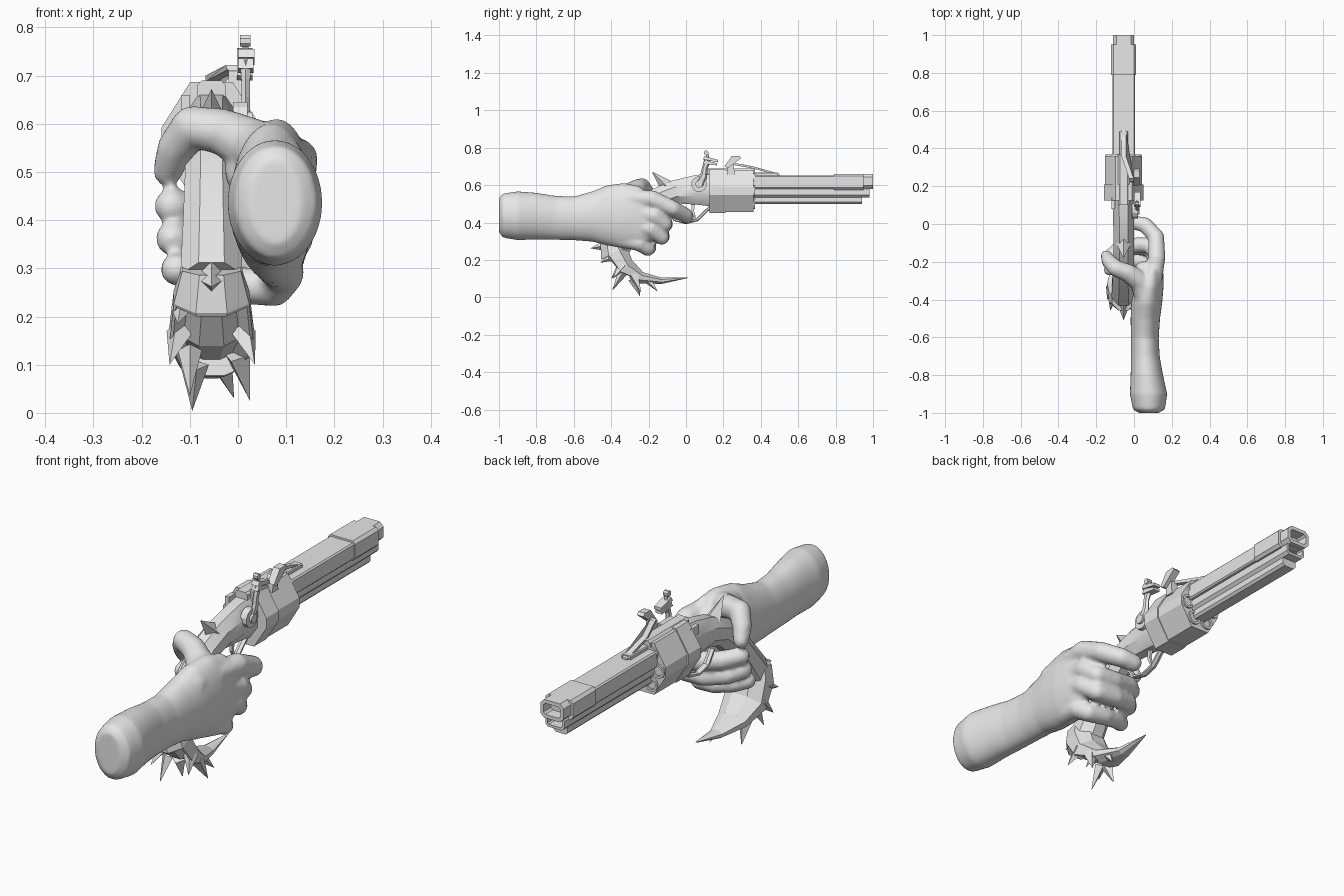
import bpy, bmesh, math
from mathutils import Vector, Matrix

if "Cube" in bpy.data.objects:
    bpy.data.objects.remove(bpy.data.objects["Cube"])

GX = -0.055  # centre plane of the gun
metal = bpy.data.materials.new("light_grey")
metal.diffuse_color = (0.8, 0.8, 0.8, 1)
metal.use_nodes = True
metal.node_tree.nodes["Principled BSDF"].inputs["Base Color"].default_value = metal.diffuse_color


def finish(name, bm, smooth=None):
    bmesh.ops.recalc_face_normals(bm, faces=bm.faces[:])
    me = bpy.data.meshes.new(name)
    bm.to_mesh(me)
    bm.free()
    me.materials.append(metal)
    ob = bpy.data.objects.new(name, me)
    bpy.context.collection.objects.link(ob)
    if smooth:
        bpy.ops.object.select_all(action='DESELECT')
        ob.select_set(True)
        bpy.context.view_layer.objects.active = ob
        bpy.ops.object.shade_smooth_by_angle(angle=math.radians(smooth))
    return ob


def skin(bm, rings):
    """Bridge closed rings of points and cap both ends."""
    vs = [[bm.verts.new(p) for p in r] for r in rings]
    n = len(vs[0])
    for a, b in zip(vs, vs[1:]):
        for i in range(n):
            bm.faces.new((a[i], a[(i + 1) % n], b[(i + 1) % n], b[i]))
    bm.faces.new(vs[0])
    bm.faces.new(vs[-1])
    bmesh.ops.recalc_face_normals(bm, faces=bm.faces[:])
    bm.normal_update()


def prism(name, pts, a, b, axis='y', bore=0):
    """Extrude (x,z) points along y, or (y,z) points along x."""
    bm = bmesh.new()
    put = (lambda p, t: (p[0], t, p[1])) if axis == 'y' else (lambda p, t: (t, p[0], p[1]))
    skin(bm, [[put(p, t) for p in pts] for t in (a, b)])
    if bore:
        f = max(bm.faces, key=lambda f: f.normal.y)
        bmesh.ops.inset_region(bm, faces=[f], thickness=bore)
        bmesh.ops.inset_region(bm, faces=[f], thickness=0.001, depth=-0.06)
    return finish(name, bm)


def octagon(hx, z0, z1, c):
    return [(GX + s, z) for s, z in (
        (-hx + c, z0), (hx - c, z0), (hx, z0 + c), (hx, z1 - c),
        (hx - c, z1), (-hx + c, z1), (-hx, z1 - c), (-hx, z0 + c))]


def hexagon(hx, flat, z0, z1):
    m, e = (z0 + z1) / 2, .022
    return [(GX + s, z) for s, z in (
        (-flat, z0), (flat, z0), (hx, m - e), (hx, m + e),
        (flat, z1), (-flat, z1), (-hx, m + e), (-hx, m - e))]


def ngon(u, v, r, n=12):
    return [(u + r * math.cos(math.tau * (i + .5) / n),
             v + r * math.sin(math.tau * (i + .5) / n)) for i in range(n)]


def sweep(name, path, n=8, x=GX, smooth=None, hollow=False):
    """Sections (y, z, half width, half thickness) along a curved path."""
    bm, rings = bmesh.new(), []
    for i, (y, z, w, t) in enumerate(path):
        p, q = path[max(i - 1, 0)], path[min(i + 1, len(path) - 1)]
        d = Vector((q[0] - p[0], q[1] - p[1])).normalized()
        ring = []
        for k in range(n):
            a = math.tau * (k + .5) / n
            cx, ct = math.cos(a) * w, math.sin(a) * t
            ring.append((x + cx * 1.06, y - d.y * ct * 1.06, z + d.x * ct * 1.06))
        rings.append(ring)
    skin(bm, rings)
    if hollow:  # sink the lower back faces to leave a rimmed hollow
        out = Vector((0, -.55, -.83))
        back = [f for f in bm.faces if f.normal.dot(out) > .55
                and -.43 < f.calc_center_median().y < -.2]
        bmesh.ops.inset_region(bm, faces=back, thickness=.008)
        bmesh.ops.inset_region(bm, faces=back, thickness=.004, depth=-.035)
    return finish(name, bm, smooth)


# Barrel, muzzle and the stepped rods below it
prism("barrel", octagon(.06, .58, .652, .006), .36, .82)
prism("muzzle_sleeve", octagon(.066, .575, .66, .012), .79, .95)
prism("muzzle_tip", octagon(.056, .58, .66, .018), .94, 1.0, bore=.017)
prism("upper_rod", octagon(.046, .535, .59, .012), .36, .98, bore=.012)
prism("lower_rod", octagon(.034, .5, .545, .01), .36, .94)

# Six sided cylinder with open chambers, and the block behind it
prism("cylinder", hexagon(.098, .044, .457, .68), .2, .36)
prism("cylinder_rear", hexagon(.104, .044, .452, .687), .125, .21)
prism("top_strap", octagon(.03, .65, .69, .01), .1, .37)
for i in range(6):
    a = math.tau * i / 6
    prism("chamber", ngon(GX + .066 * math.cos(a), .567 + .076 * math.sin(a), .031),
          .2, .368, bore=.01)

# Frame flowing into the grip
sweep("grip", [(.13, .575, .062, .09), (.05, .574, .057, .08), (-.06, .563, .055, .064),
               (-.15, .53, .055, .058), (-.23, .46, .057, .058), (-.3, .37, .061, .064),
               (-.37, .27, .066, .075)], smooth=35)

# Hooked, hollow butt with thorns
sweep("butt_hook", [(-.4, .3, .062, .06), (-.385, .24, .08, .078), (-.33, .155, .09, .062),
                    (-.24, .105, .066, .032), (-.13, .088, .03, .017),
                    (.01, .105, .002, .002)], hollow=True)


def thorn(base, tip, r):
    base, tip = Vector(base), Vector(tip)
    d = tip - base
    bm = bmesh.new()
    bmesh.ops.create_cone(bm, segments=4, radius1=r, radius2=0, depth=d.length, cap_ends=True,
                          matrix=Matrix.Translation((base + tip) / 2)
                          @ d.to_track_quat('Z', 'Y').to_matrix().to_4x4())
    finish("thorn", bm)


for base, tip, r in (
        ((GX, -.42, .28), (GX, -.51, .262), .035),
        ((-.115, -.38, .22), (-.125, -.46, .185), .025),
        ((-.1, -.34, .13), (-.1, -.395, .035), .025),
        ((-.09, -.28, .1), (-.095, -.245, .004), .03),
        ((.0, -.28, .12), (.025, -.24, .025), .03),
        ((-.035, -.21, .1), (-.008, -.15, .03), .025),
        ((-.12, -.34, .17), (-.142, -.4, .1), .03),
        ((.01, -.34, .17), (.035, -.39, .1), .03),
        ((GX, -.1, .59), (GX, -.182, .672), .04)):
    thorn(base, tip, r)

# Trigger and its guard
sweep("trigger_guard", [(.14, .49, .014, .008), (.1, .455, .014, .008), (.06, .415, .014, .008),
                        (0, .4, .014, .008), (-.06, .415, .014, .008), (-.1, .47, .014, .008)],
      n=6)
sweep("trigger", [(.04, .51, .008, .012), (.035, .46, .008, .01), (.05, .425, .006, .005)], n=4)

# Hammer: side plate, pivot, curved arm, jaws and screw
prism("hammer_plate", ngon(.07, .605, .042), -.01, .02, 'x')
prism("hammer_pivot", ngon(.07, .605, .02), .02, .03, 'x')
sweep("hammer_arm", [(.07, .6, .01, .024), (.095, .65, .01, .018), (.1, .69, .01, .014),
                     (.115, .73, .013, .018)], n=6, x=.016)
prism("lower_jaw", [(.09, .715), (.165, .705), (.165, .717), (.1, .735)], 0, .032, 'x')
prism("upper_jaw", [(.09, .738), (.17, .722), (.17, .735), (.1, .755)], 0, .034, 'x')
sweep("jaw_screw", [(.125, .71, .007, .007), (.112, .765, .007, .007)], n=6, x=.015)
prism("screw_head", ngon(.108, .772, .013, 8), .004, .026, 'x')

# Striking plate, its foot and the long spring slanting to the centre line
prism("striking_plate", [(.205, .7), (.225, .69), (.295, .745), (.285, .757), (.245, .755)],
      -.002, .03, 'x')
prism("striker_foot", [(.22, .655), (.26, .655), (.255, .72), (.225, .71)], -.02, .012, 'x')
spring = prism("spring", [(.23, .712), (.24, .722), (.36, .7), (.5, .66), (.5, .65), (.36, .688)],
               -.012, .012, 'x')
for v in spring.data.vertices:
    v.co.x += -.01 - .045 * min(1, (v.co.y - .23) / .13)
prism("spring_base", octagon(.022, .645, .668, .004), .36, .49)
prism("side_lug", [(-.118, .62), (-.1, .62), (-.1, .66), (-.118, .66)], .08, .14)

# Hand and forearm: overlapping volumes fused into one smooth skin
bm = bmesh.new()
arm = [(-1.0, .078, .44, .055, .09), (-.98, .079, .437, .085, .118), (-.9, .077, .436, .099, .131),
       (-.8, .068, .434, .086, .125), (-.7, .06, .425, .076, .118), (-.6, .057, .422, .074, .117),
       (-.5, .06, .432, .078, .135), (-.42, .067, .438, .082, .162), (-.33, .08, .436, .077, .176),
       (-.25, .095, .43, .06, .165), (-.19, .105, .425, .042, .12)]
skin(bm, [[(cx + rx * math.cos(math.tau * k / 32), y, cz + rz * math.sin(math.tau * k / 32))
           for k in range(32)] for y, cx, cz, rx, rz in arm])

# Each digit: points (x, y, z, radius)
digits = {
    "index": [(.1, -.3, .53, .05), (.12, -.18, .525, .048), (.118, -.07, .475, .044),
              (.06, -.005, .44, .042), (.01, .005, .43, .039)],
    "middle": [(.1, -.3, .46, .048), (.12, -.17, .435, .046), (.1, -.115, .39, .043),
               (.02, -.11, .392, .042), (-.08, -.13, .415, .04), (-.138, -.18, .43, .037)],
    "ring": [(.1, -.3, .39, .046), (.115, -.19, .365, .044), (.09, -.13, .32, .041),
             (0, -.125, .325, .04), (-.09, -.15, .345, .039), (-.136, -.2, .362, .037)],
    "little": [(.08, -.34, .31, .048), (.095, -.25, .29, .044), (.075, -.205, .26, .041),
               (0, -.195, .266, .039), (-.08, -.21, .283, .037), (-.128, -.24, .298, .035)],
    "thumb": [(.075, -.42, .52, .065), (.04, -.31, .55, .06), (-.03, -.26, .583, .05),
              (-.095, -.235, .594, .045), (-.13, -.2, .548, .04), (-.146, -.17, .502, .032)],
    "web": [(.06, -.38, .46, .06), (.02, -.29, .5, .05), (.05, -.24, .52, .045)]}
for chain in digits.values():
    for p, q in zip(chain, chain[1:]):
        for s in range(9):
            v = Vector(p).lerp(Vector(q), s / 8)
            bmesh.ops.create_icosphere(bm, subdivisions=2, radius=v[3],
                                       matrix=Matrix.Translation(v[:3]))
hand = finish("hand", bm)
fuse = hand.modifiers.new("fuse", 'REMESH')
fuse.mode = 'VOXEL'
fuse.voxel_size = 0.009
fuse.use_smooth_shade = True
relax = hand.modifiers.new("relax", 'SMOOTH')
relax.factor = 0.5
relax.iterations = 6
